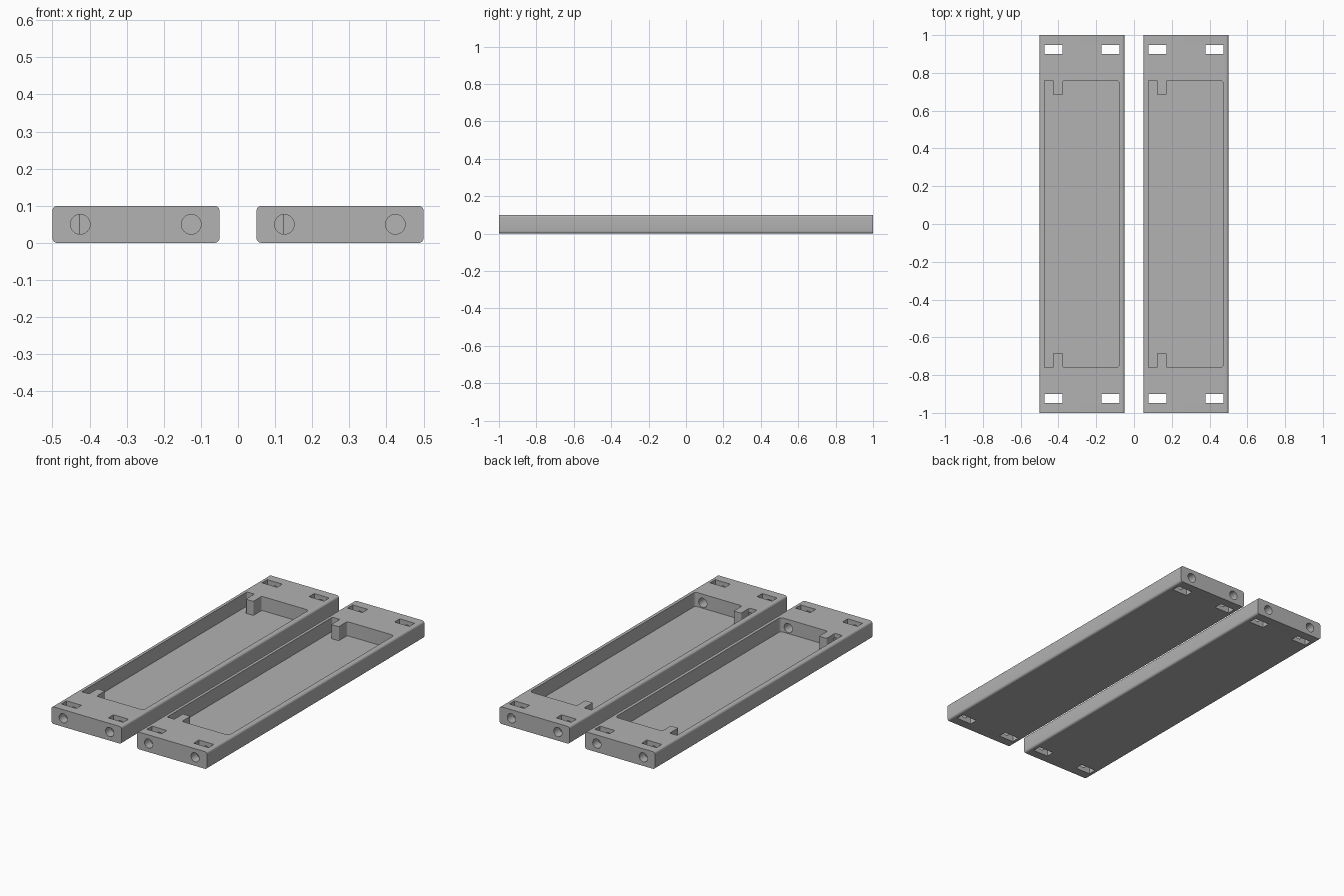
import bpy, bmesh, math
from mathutils import Vector

if "Cube" in bpy.data.objects:
    bpy.data.objects.remove(bpy.data.objects["Cube"])

grey = bpy.data.materials.new("plain grey")
grey.diffuse_color = (0.445, 0.445, 0.445, 1)
grey.use_nodes = True
grey.node_tree.nodes["Principled BSDF"].inputs["Base Color"].default_value = grey.diffuse_color


def rounded(points, steps=5):
    """Outline from (u, v, radius) corners, each filleted."""
    out = []
    n = len(points)
    for i, (u, v, r) in enumerate(points):
        p = Vector((u, v))
        a = (Vector(points[i - 1][:2]) - p).normalized()
        b = (Vector(points[(i + 1) % n][:2]) - p).normalized()
        if r == 0:
            out.append(p)
            continue
        centre = p + (a + b) * r
        for k in range(steps + 1):
            t = k / steps * math.pi / 2
            out.append(centre - b * r * math.cos(t) - a * r * math.sin(t))
    return out


def prism(name, outline, axis, lo, hi):
    """Extrude an outline along y or z between lo and hi."""
    bm = bmesh.new()
    place = (lambda p, h: (p.x, h, p.y)) if axis == "y" else (lambda p, h: (p.x, p.y, h))
    low = [bm.verts.new(place(p, lo)) for p in outline]
    high = [bm.verts.new(place(p, hi)) for p in outline]
    bm.faces.new(low)
    bm.faces.new(high)
    for i in range(len(low)):
        j = (i + 1) % len(low)
        bm.faces.new((low[i], low[j], high[j], high[i]))
    bmesh.ops.recalc_face_normals(bm, faces=bm.faces)
    mesh = bpy.data.meshes.new(name)
    bm.to_mesh(mesh)
    bm.free()
    mesh.materials.append(grey)
    obj = bpy.data.objects.new(name, mesh)
    bpy.context.collection.objects.link(obj)
    return obj


def rect(u0, u1, v0, v1, r=0):
    return [(u0, v0, r), (u1, v0, r), (u1, v1, r), (u0, v1, r)]


# Bar body with rounded long edges (local x centred on the bar)
W = 0.225
tray = prism("left_tray", rounded(rect(-W, W, 0, 0.1, 0.013)), "y", -1, 1)

# Pocket with a small tab at each end
L, R, E = -0.199, 0.198, 0.76
T0, T1, TY = -0.152, -0.104, 0.682
half = [(R, E, 0.018), (T1, E, 0.01), (T1, TY, 0.005), (T0, TY, 0.005),
        (T0, E, 0.005), (L, E, 0.005)]
pocket = half + [(u, -v, r) for u, v, r in reversed(half)]
cutters = [prism("pocket_cutter", rounded(pocket), "z", 0.018, 0.2)]

# Strap slots through the four corners
for x in (-0.151, 0.151):
    for y in (-0.923, 0.923):
        cutters.append(prism("slot_cutter", rounded(
            rect(x - 0.048, x + 0.048, y - 0.024, y + 0.024)), "z", -0.1, 0.2))

# End bores: the front pair opens into the pocket, the back pair is blind
for x in (-0.15, 0.149):
    circle = [Vector((x + 0.0265 * math.cos(k * math.pi / 16),
                      0.05 + 0.0265 * math.sin(k * math.pi / 16))) for k in range(32)]
    cutters.append(prism("front_bore_cutter", circle, "y", -1.1, -0.752))
    cutters.append(prism("back_bore_cutter", circle, "y", 0.85, 1.1))

for c in cutters:
    c.hide_render = True
    mod = tray.modifiers.new("cut", "BOOLEAN")
    mod.operation = "DIFFERENCE"
    mod.solver = "EXACT"
    mod.object = c

# Bake the cuts and remove the cutters
bpy.context.view_layer.update()
deps = bpy.context.evaluated_depsgraph_get()
mesh = bpy.data.meshes.new_from_object(tray.evaluated_get(deps))
tray.modifiers.clear()
tray.data = mesh
for c in cutters:
    bpy.data.objects.remove(c)

bpy.context.view_layer.objects.active = tray
tray.select_set(True)
bpy.ops.object.shade_smooth_by_angle(angle=math.radians(30))

# Identical second tray
tray.location.x = -0.275
twin = tray.copy()
twin.name = "right_tray"
twin.location.x = 0.275
bpy.context.collection.objects.link(twin)
